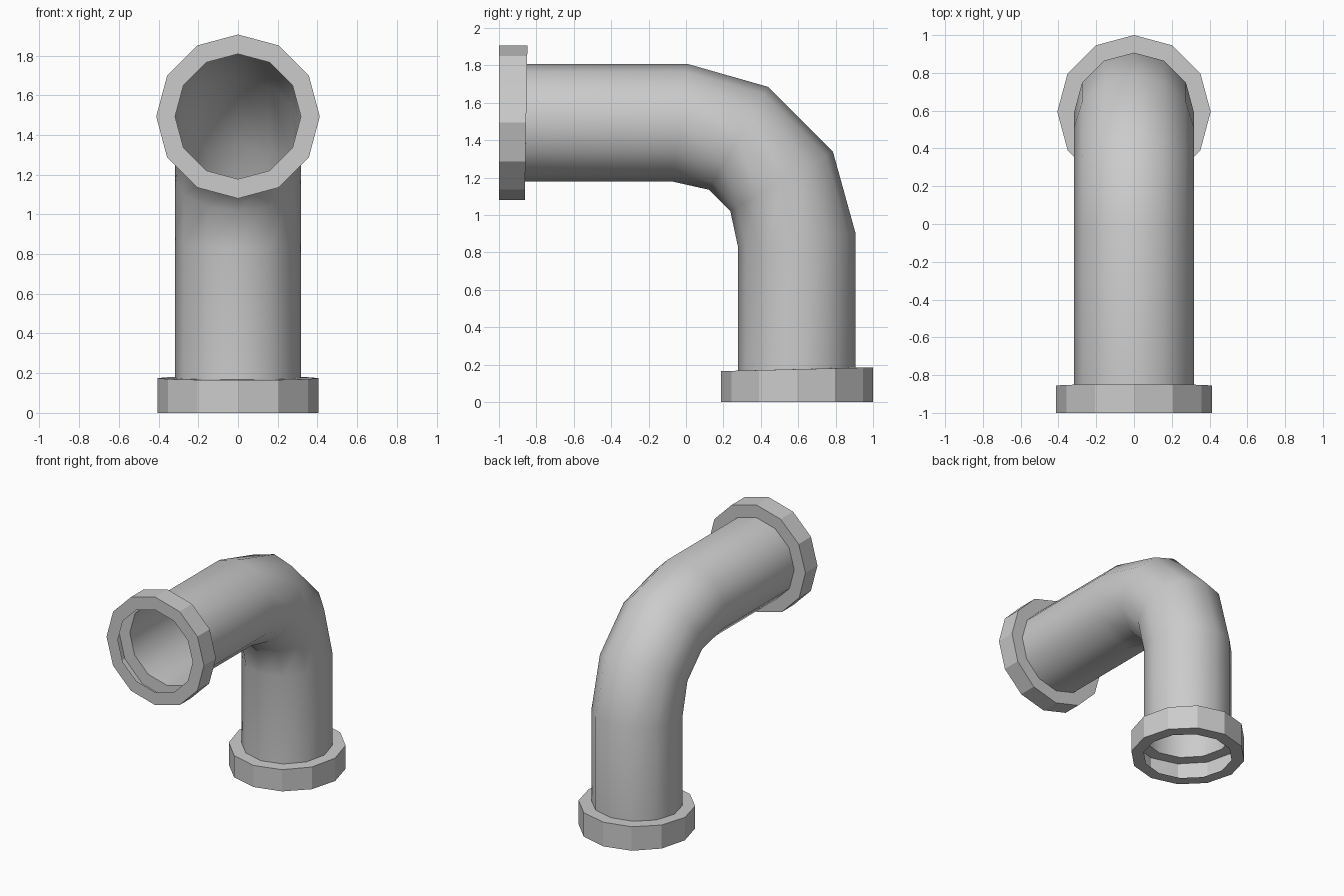
import bpy, bmesh, math
from mathutils import Vector

if "Cube" in bpy.data.objects:
    bpy.data.objects.remove(bpy.data.objects["Cube"])

SIDES = 12


def loft(name, rings, smooth):
    """Skin 12-sided rings; each ring = (inner y, inner z, outer y, outer z, half width)."""
    bm = bmesh.new()
    loops = []
    for iy, iz, oy, oz, half in rings:
        inner, outer = Vector((0, iy, iz)), Vector((0, oy, oz))
        mid, arm = (inner + outer) / 2, (outer - inner) / 2
        loop = []
        for i in range(SIDES):
            a = 2 * math.pi * i / SIDES
            loop.append(bm.verts.new(mid + arm * math.cos(a) + Vector((half * math.sin(a), 0, 0))))
        loops.append(loop)
    for a, b in zip(loops, loops[1:]):
        for i in range(SIDES):
            j = (i + 1) % SIDES
            face = bm.faces.new((a[j], a[i], b[i], b[j]))
            face.smooth = smooth
    # outward normals: the shell is open, so test one side face against the axis
    bm.normal_update()
    k = SIDES if len(rings) == 4 else 0
    bm.faces.ensure_lookup_table()
    f = bm.faces[k]
    iy, iz, oy, oz, _ = rings[1]
    if f.normal.dot(f.calc_center_median() - Vector((0, (iy + oy) / 2, (iz + oz) / 2))) < 0:
        bmesh.ops.reverse_faces(bm, faces=bm.faces[:])
    mesh = bpy.data.meshes.new(name)
    bm.to_mesh(mesh)
    bm.free()
    obj = bpy.data.objects.new(name, mesh)
    bpy.context.collection.objects.link(obj)
    return obj


# rings where the tube meets the collars
BASE = (0.278, 0.167, 0.907, 0.184, 0.317)
MOUTH = (-0.86, 1.178, -0.85, 1.808, 0.317)

# bent tube, a thin open shell
loft("elbow_tube", [
    BASE,
    (0.278, 0.83, 0.907, 0.90, 0.317),
    (0.237, 1.02, 0.785, 1.34, 0.317),
    (0.122, 1.135, 0.438, 1.685, 0.317),
    (-0.07, 1.178, 0.005, 1.808, 0.317),
    MOUTH,
], True)

# hollow collar at the foot: lip, rim, shoulder
loft("bottom_collar", [
    (0.278, 0, 0.907, 0, 0.317),
    (0.188, 0, 1.0, 0, 0.406),
    (0.188, 0.165, 1.0, 0.185, 0.406),
    BASE,
], False)

# hollow collar at the front opening
loft("front_collar", [
    (-1, 1.178, -1, 1.808, 0.317),
    (-1, 1.08, -1, 1.906, 0.412),
    (-0.862, 1.08, -0.848, 1.906, 0.412),
    MOUTH,
], False)
